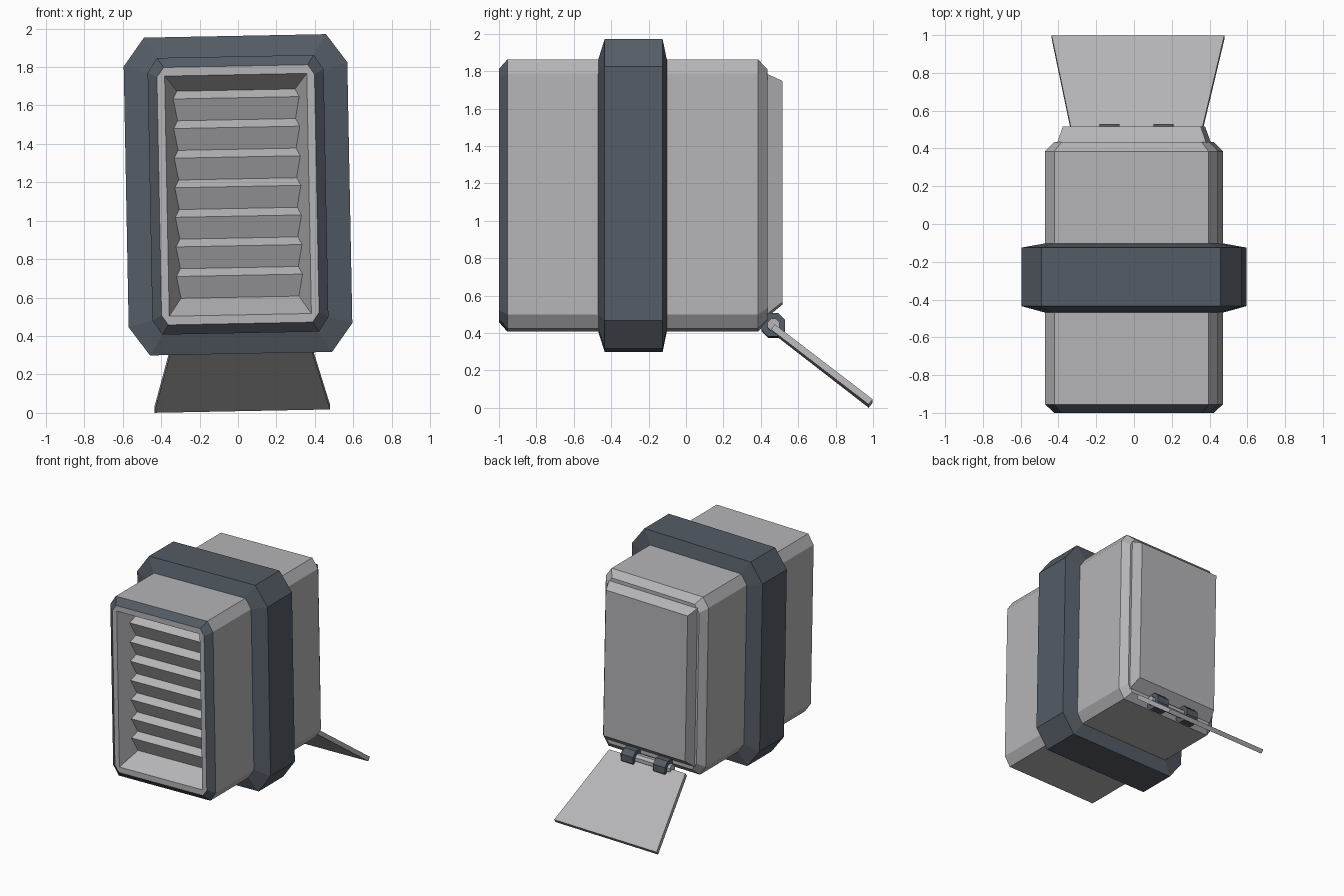
import bpy, bmesh, math
from mathutils import Matrix

cube = bpy.data.objects.get("Cube")
if cube:
    bpy.data.objects.remove(cube, do_unlink=True)


def material(name, rgb):
    m = bpy.data.materials.new(name)
    m.use_nodes = True
    m.diffuse_color = (*rgb, 1)
    m.node_tree.nodes["Principled BSDF"].inputs["Base Color"].default_value = (*rgb, 1)
    return m


LIGHT = material("light grey", (0.46, 0.455, 0.475))
DARK = material("dark slate", (0.09, 0.107, 0.13))

# The whole unit leans very slightly sideways about its middle
LEAN = Matrix.Translation((0, 0, 1.135)) @ Matrix.Rotation(math.radians(-1.1), 4, 'Y')


def octagon(w, h, cx, cz, y):
    """Chamfered rectangle, half width w and half height h, at depth y."""
    pts = [(w, h - cz), (w - cx, h), (cx - w, h), (-w, h - cz)]
    return [(x, y, z) for x, z in pts] + [(-x, y, -z) for x, z in pts]


def loft(bm, rings, dark=(), caps=(True, True)):
    loops = [[bm.verts.new(p) for p in ring] for ring in rings]
    for k, (a, b) in enumerate(zip(loops, loops[1:])):
        for i in range(len(a)):
            j = (i + 1) % len(a)
            bm.faces.new((a[i], a[j], b[j], b[i])).material_index = int(k in dark)
    for loop, wanted in zip((loops[0], loops[-1]), caps):
        if wanted:
            bm.faces.new(loop)


def finish(name, bm, mats):
    bmesh.ops.remove_doubles(bm, verts=bm.verts, dist=0.0005)
    bmesh.ops.recalc_face_normals(bm, faces=bm.faces)
    mesh = bpy.data.meshes.new(name)
    bm.to_mesh(mesh)
    bm.free()
    for m in mats:
        mesh.materials.append(m)
    obj = bpy.data.objects.new(name, mesh)
    bpy.context.collection.objects.link(obj)
    obj.matrix_world = LEAN
    return obj


def lofted(name, rings, mat):
    bm = bmesh.new()
    loft(bm, rings)
    return finish(name, bm, [mat])


# Housing: bevelled box with dark front bevel and light front frame
bm = bmesh.new()
loft(bm, [
    octagon(0.41, 0.67, 0.04, 0.06, 0.435),
    octagon(0.458, 0.72, 0.05, 0.075, 0.385),
    octagon(0.458, 0.72, 0.05, 0.075, -0.955),
    octagon(0.41, 0.67, 0.035, 0.05, -1),
    octagon(0.37, 0.625, 0, 0, -1),
], dark=(2,), caps=(True, False))

# Louvred recess: zigzag back between tapering side walls
TEETH, TOP, PITCH = 7, 0.545, 0.154
RIDGE, VALLEY = 0.10, 0.15
profile = [(0, 0.625)]
for i in range(TEETH):
    z = TOP - i * PITCH
    profile += [(VALLEY, z), (RIDGE, z - 0.04)]
profile += [(VALLEY, TOP - TEETH * PITCH), (0, -0.625)]
sides = [[bm.verts.new((s * (0.37 - 0.42 * d), d - 1, z)) for d, z in profile]
         for s in (-1, 1)]
for i in range(len(profile) - 1):
    bm.faces.new((sides[0][i], sides[0][i + 1], sides[1][i + 1], sides[1][i]))
for side in sides:
    bm.faces.new(side)
finish("housing", bm, [LIGHT, DARK])

# Dark band around the housing
lofted("band", [
    octagon(0.455, 0.717, 0.05, 0.075, -0.47),
    octagon(0.582, 0.827, 0.108, 0.148, -0.435),
    octagon(0.582, 0.827, 0.108, 0.148, -0.125),
    octagon(0.455, 0.717, 0.05, 0.075, -0.102),
], DARK)


# Raised rear panel with sloped edges
def rectangle(w, top, bottom, y):
    return [(-w, y, bottom), (w, y, bottom), (w, y, top), (-w, y, top)]


lofted("rear_panel", [
    rectangle(0.395, 0.645, -0.645, 0.43),
    rectangle(0.365, 0.605, -0.575, 0.517),
], LIGHT)


# Open flap, widening towards its far end
def flap_end(w, y, z):
    ty, tz = -0.021, -0.028
    return [(-w, y, z), (w, y, z), (w, y + ty, z + tz), (-w, y + ty, z + tz)]


lofted("flap", [flap_end(0.34, 0.475, -0.695), flap_end(0.457, 0.998, -1.098)], LIGHT)


# Hinge knuckles and pin
def barrel(name, x0, x1, radius, mat):
    angles = [math.pi / 8 + i * math.pi / 4 for i in range(8)]
    lofted(name, [[(x, 0.467 + radius * math.cos(a), -0.695 + radius * math.sin(a))
                   for a in angles] for x in (x0, x1)], mat)


barrel("hinge_right", -0.195, -0.09, 0.068, DARK)
barrel("hinge_left", 0.09, 0.195, 0.068, DARK)
barrel("hinge_pin", -0.22, 0.22, 0.035, LIGHT)
